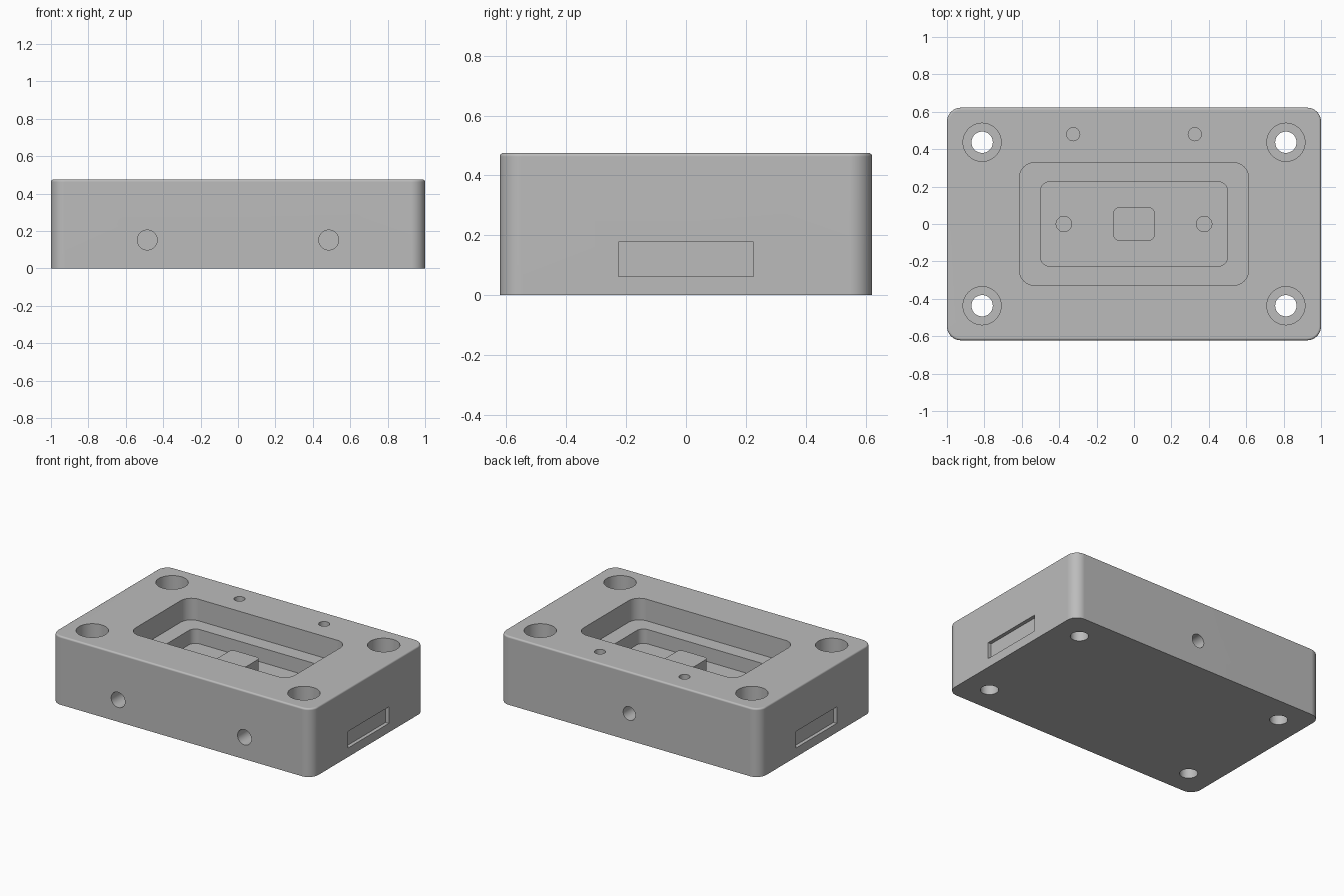
import bpy, bmesh, math
from mathutils import Matrix

cube = bpy.data.objects.get("Cube")
if cube:
    bpy.data.objects.remove(cube, do_unlink=True)

metal = bpy.data.materials.new("plain_grey_metal")
metal.use_nodes = True
GREY = (0.5, 0.5, 0.5, 1)
metal.diffuse_color = GREY
metal.node_tree.nodes["Principled BSDF"].inputs["Base Color"].default_value = GREY

HEIGHT = 0.475
LEDGE, FLOOR = 0.325, 0.225


def make_object(name, bm):
    mesh = bpy.data.meshes.new(name)
    bmesh.ops.recalc_face_normals(bm, faces=bm.faces)
    bm.to_mesh(mesh)
    bm.free()
    mesh.materials.append(metal)
    obj = bpy.data.objects.new(name, mesh)
    bpy.context.collection.objects.link(obj)
    return obj


def rounded_box(name, half_x, half_y, z0, z1, radius, top_fillet=0):
    bm = bmesh.new()
    place = Matrix.Translation((0, 0, (z0 + z1) / 2)) @ Matrix.Diagonal(
        (2 * half_x, 2 * half_y, z1 - z0, 1))
    bmesh.ops.create_cube(bm, size=1, matrix=place)
    upright = [e for e in bm.edges
               if abs(e.verts[0].co.z - e.verts[1].co.z) > 1e-4]
    bmesh.ops.bevel(bm, geom=upright, offset=radius, segments=10,
                    profile=0.5, affect='EDGES')
    if top_fillet:
        rim = [e for e in bm.edges if all(v.co.z > z1 - 1e-4 for v in e.verts)]
        bmesh.ops.bevel(bm, geom=rim, offset=top_fillet, segments=4,
                        profile=0.5, affect='EDGES')
    return make_object(name, bm)


def drill(name, center, radius, length, axis='Z'):
    bm = bmesh.new()
    turn = Matrix.Rotation(math.pi / 2, 4, 'X') if axis == 'Y' else Matrix()
    bmesh.ops.create_cone(bm, cap_ends=True, segments=48, radius1=radius,
                          radius2=radius, depth=length,
                          matrix=Matrix.Translation(center) @ turn)
    return make_object(name, bm)


def cut(target, cutter):
    cutter.hide_render = True
    mod = target.modifiers.new("cut", 'BOOLEAN')
    mod.operation = 'DIFFERENCE'
    mod.solver = 'EXACT'
    mod.object = cutter
    bpy.context.view_layer.objects.active = target
    bpy.ops.object.modifier_apply(modifier=mod.name)
    bpy.data.objects.remove(cutter, do_unlink=True)


def smooth(obj):
    bpy.ops.object.select_all(action='DESELECT')
    obj.select_set(True)
    bpy.context.view_layer.objects.active = obj
    bpy.ops.object.shade_smooth_by_angle(angle=math.radians(30))
    mod = obj.modifiers.new("even_normals", 'WEIGHTED_NORMAL')
    mod.keep_sharp = True


# Main block with rounded corners and a softened top rim
block = rounded_box("housing_block", 1, 0.622, 0, HEIGHT, 0.075, 0.012)

# Stepped central pocket
cut(block, rounded_box("upper_pocket", 0.612, 0.328, LEDGE, 0.6, 0.08))
cut(block, rounded_box("lower_pocket", 0.5, 0.226, FLOOR, 0.4, 0.05))

for side in (-1, 1):
    # Counterbored mounting holes at the corners
    for end in (-1, 1):
        x, y = side * 0.812, end * 0.437
        cut(block, drill("mount_hole", (x, y, 0.2), 0.057, 1))
        cut(block, drill("counterbore", (x, y, HEIGHT), 0.102, 0.23))
    # Small blind holes in the top face and in the pocket floor
    cut(block, drill("top_hole", (side * 0.325, 0.48, HEIGHT), 0.035, 0.4))
    cut(block, drill("floor_hole", (side * 0.375, 0, FLOOR), 0.041, 0.24))
    # Round ports in the front
    cut(block, drill("front_port", (side * 0.485, -0.622, 0.152), 0.053, 0.5, 'Y'))
    # Shallow rectangular recess at each end
    bm = bmesh.new()
    bmesh.ops.create_cube(bm, size=1, matrix=Matrix.Translation(
        (side, 0, 0.12)) @ Matrix.Diagonal((0.05, 0.45, 0.115, 1)))
    cut(block, make_object("end_recess", bm))

# Single round port in the back
cut(block, drill("back_port", (0, 0.622, 0.187), 0.047, 0.5, 'Y'))
smooth(block)

# Raised pad standing on the pocket floor
pad = rounded_box("center_pedestal", 0.11, 0.088, FLOOR - 0.005, 0.33, 0.028)
smooth(pad)
